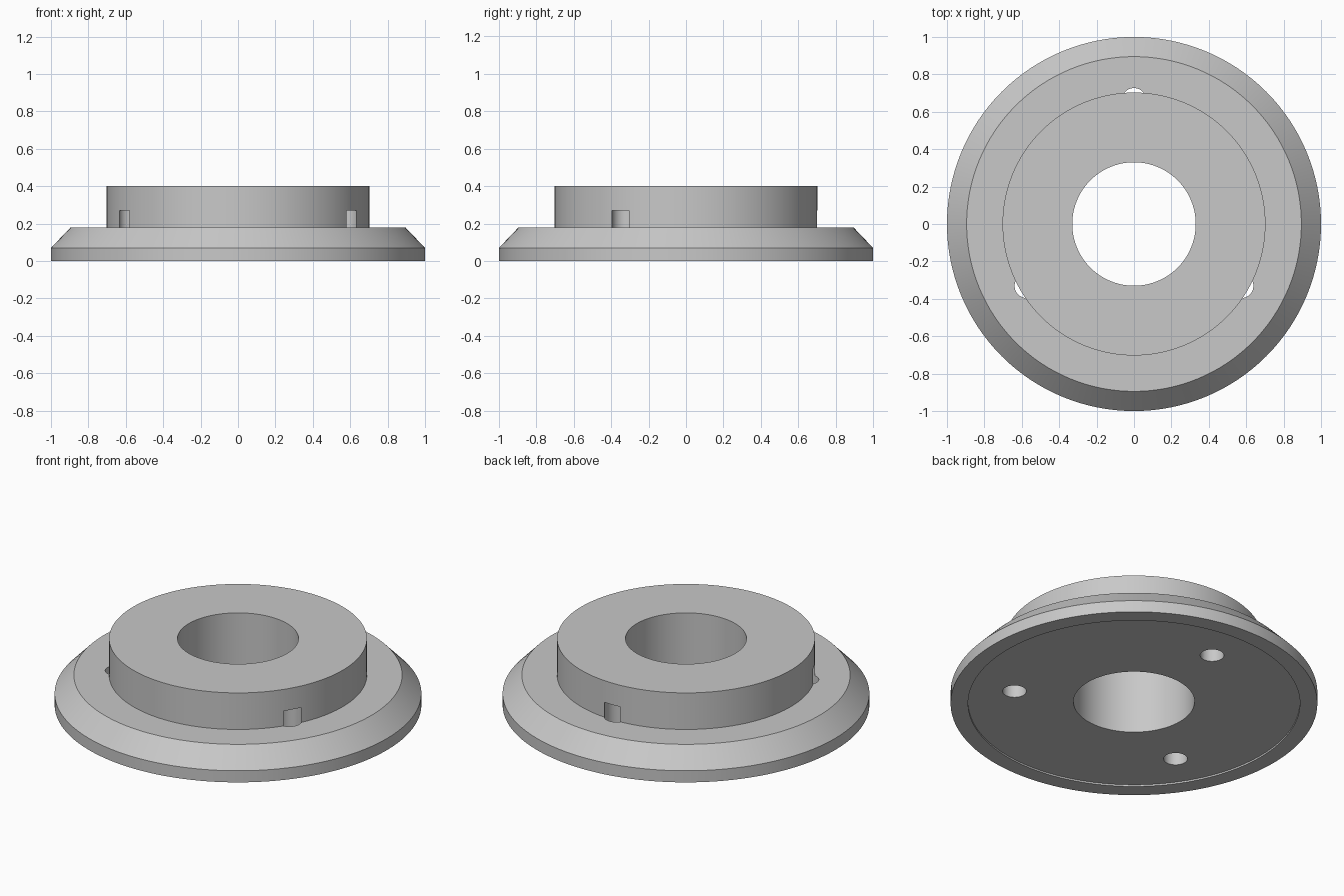
import bpy, bmesh, math
from mathutils import Matrix, Vector

cube = bpy.data.objects.get("Cube")
if cube:
    bpy.data.objects.remove(cube, do_unlink=True)

SEGMENTS = 128
HOLE_RADIUS, HOLE_CIRCLE, HOLE_TOP = 0.065, 0.662, 0.27

grey = bpy.data.materials.new("plain grey")
grey.use_nodes = True
grey.diffuse_color = (0.58, 0.58, 0.58, 1)
grey.node_tree.nodes["Principled BSDF"].inputs["Base Color"].default_value = grey.diffuse_color


def make_object(name, bm):
    bmesh.ops.recalc_face_normals(bm, faces=bm.faces)
    mesh = bpy.data.meshes.new(name)
    bm.to_mesh(mesh)
    bm.free()
    mesh.materials.append(grey)
    obj = bpy.data.objects.new(name, mesh)
    bpy.context.collection.objects.link(obj)
    return obj


# Flange, chamfer, collar, bore and shallow underside recess as one turned profile
profile = [(0.33, 0.01), (0.905, 0.01), (0.905, 0), (1, 0), (1, 0.07),
           (0.895, 0.18), (0.703, 0.18), (0.703, 0.4), (0.33, 0.4)]
bm = bmesh.new()
verts = [bm.verts.new((r, 0, z)) for r, z in profile]
edges = [bm.edges.new((v, verts[(i + 1) % len(verts)])) for i, v in enumerate(verts)]
bmesh.ops.spin(bm, geom=verts + edges, cent=(0, 0, 0), axis=(0, 0, 1),
               angle=math.tau, steps=SEGMENTS, use_merge=True)
bmesh.ops.remove_doubles(bm, verts=bm.verts, dist=1e-4)
flange = make_object("collared_flange", bm)

# Three blind holes drilled from below, breaking through beside the collar
bm = bmesh.new()
depth = HOLE_TOP + 0.1
for i in range(3):
    angle = math.pi / 2 + i * math.tau / 3
    centre = Vector((HOLE_CIRCLE * math.cos(angle), HOLE_CIRCLE * math.sin(angle),
                     HOLE_TOP - depth / 2))
    bmesh.ops.create_cone(bm, cap_ends=True, segments=40, radius1=HOLE_RADIUS,
                          radius2=HOLE_RADIUS, depth=depth,
                          matrix=Matrix.Translation(centre))
cutter = make_object("hole_cutter", bm)

# Apply the cut and remove the cutter
cut = flange.modifiers.new("holes", 'BOOLEAN')
cut.operation = 'DIFFERENCE'
cut.solver = 'EXACT'
cut.object = cutter
bpy.ops.object.select_all(action='DESELECT')
flange.select_set(True)
bpy.context.view_layer.objects.active = flange
bpy.ops.object.modifier_apply(modifier=cut.name)
bpy.data.objects.remove(cutter, do_unlink=True)

bpy.ops.object.shade_smooth_by_angle(angle=math.radians(25))
